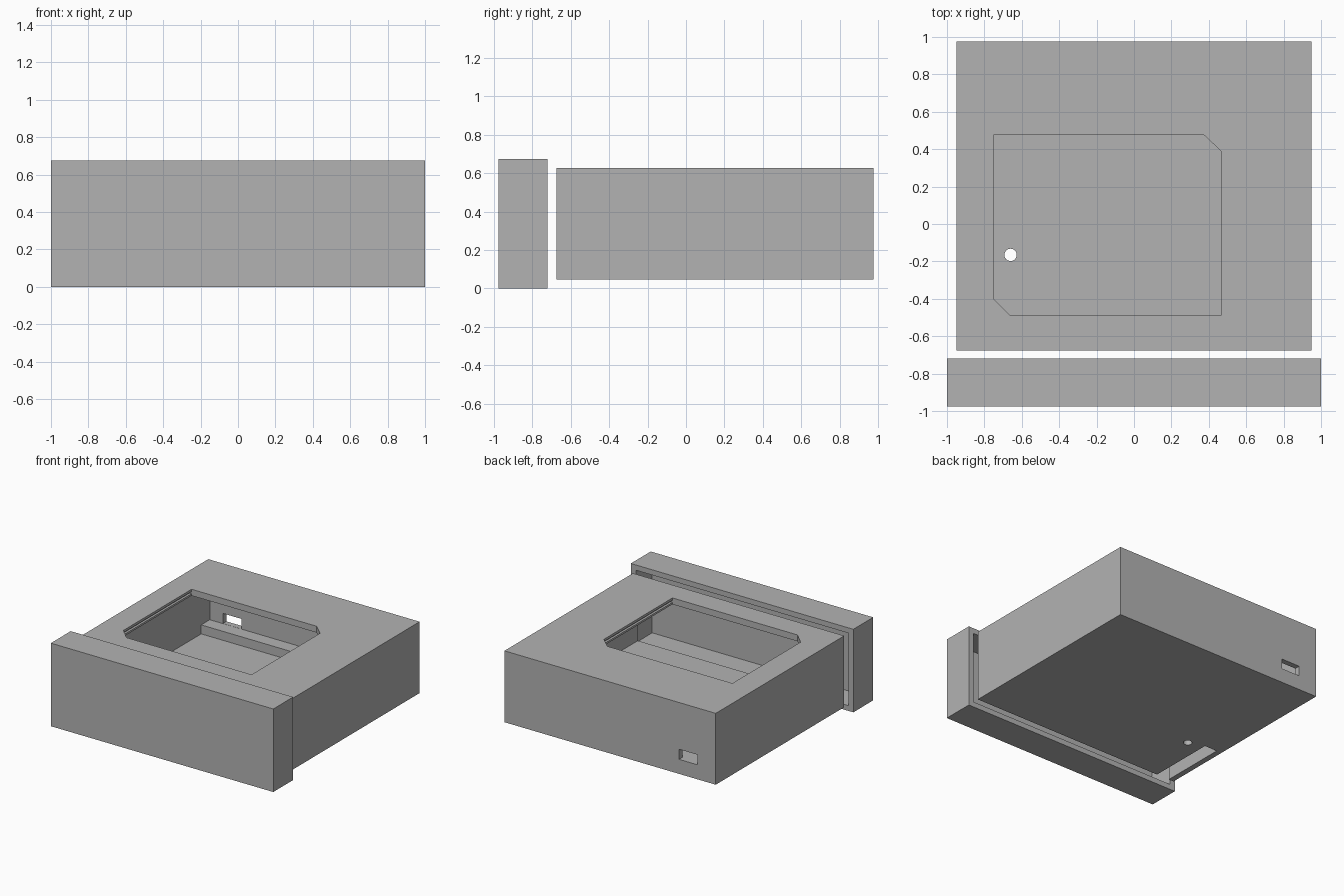
import bpy, bmesh
from mathutils import Vector

default = bpy.data.objects.get("Cube")
if default:
    bpy.data.objects.remove(default, do_unlink=True)

grey = bpy.data.materials.new("light_grey")
grey.use_nodes = True
grey.diffuse_color = (0.45, 0.45, 0.45, 1)
grey.node_tree.nodes["Principled BSDF"].inputs["Base Color"].default_value = (0.45, 0.45, 0.45, 1)


def prism(name, points, push):
    """Closed solid: a flat outline of 3D points pushed along a vector."""
    bm = bmesh.new()
    face = bm.faces.new([bm.verts.new(p) for p in points])
    out = bmesh.ops.extrude_face_region(bm, geom=[face])["geom"]
    moved = [g for g in out if isinstance(g, bmesh.types.BMVert)]
    bmesh.ops.translate(bm, verts=moved, vec=Vector(push))
    bmesh.ops.recalc_face_normals(bm, faces=bm.faces)
    mesh = bpy.data.meshes.new(name)
    bm.to_mesh(mesh)
    bm.free()
    mesh.materials.append(grey)
    obj = bpy.data.objects.new(name, mesh)
    bpy.context.collection.objects.link(obj)
    return obj


def box(name, x, y, z):
    base = [(x[0], y[0], z[0]), (x[1], y[0], z[0]), (x[1], y[1], z[0]), (x[0], y[1], z[0])]
    return prism(name, base, (0, 0, z[1] - z[0]))


def cut(obj, cutter):
    cutter.hide_render = True
    mod = obj.modifiers.new("cut", "BOOLEAN")
    mod.operation = "DIFFERENCE"
    mod.solver = "EXACT"
    mod.object = cutter
    bpy.context.view_layer.objects.active = obj
    bpy.ops.object.modifier_apply(modifier=mod.name)
    bpy.data.objects.remove(cutter, do_unlink=True)


# Case body, open at the front
BOTTOM, TOP, INNER = 0.046, 0.626, 0.905
FLOOR, CEILING, SHELF = 0.09, 0.574, 0.163
body = box("case_body", (-0.95, 0.95), (-0.675, 0.975), (BOTTOM, TOP))

# Cavity, leaving a raised shelf along the back wall
section = [(-0.8, FLOOR), (0.82, FLOOR), (0.82, SHELF), (0.93, SHELF), (0.93, CEILING), (-0.8, CEILING)]
cut(body, prism("cavity", [(-INNER, y, z) for y, z in section], (2 * INNER, 0, 0)))

# Window in the top with two clipped corners
window = [(-0.66, -0.49), (0.465, -0.49), (0.465, 0.39), (0.375, 0.475), (-0.75, 0.475), (-0.75, -0.4)]
cut(body, prism("window", [(x, y, 0.5) for x, y in window], (0, 0, 0.3)))

# Slide grooves in the window's side edges
cut(body, box("left_groove", (0.44, 0.483), (-0.49, 0.385), (0.59, 0.607)))
cut(body, box("right_groove", (-0.768, -0.72), (-0.395, 0.475), (0.59, 0.607)))

# Socket slot through the back wall
cut(body, box("socket_slot", (-0.787, -0.62), (0.9, 1.1), (SHELF + 0.001, 0.246)))

# Notch in the floor, running out at the front
cut(body, box("floor_notch", (-INNER + 0.001, -0.79), (-0.8, -0.12), (-0.1, 0.2)))

# Round hole in the floor
bpy.ops.mesh.primitive_cylinder_add(vertices=32, radius=0.033, depth=0.2, location=(-0.66, -0.165, 0.07))
cut(body, bpy.context.object)

# Hollow front cap, slid off the body
cap = box("front_cap", (-1, 1), (-0.975, -0.72), (0, 0.675))
cut(cap, box("cap_recess", (-0.955, 0.955), (-0.93, -0.5), (0.043, 0.632)))
